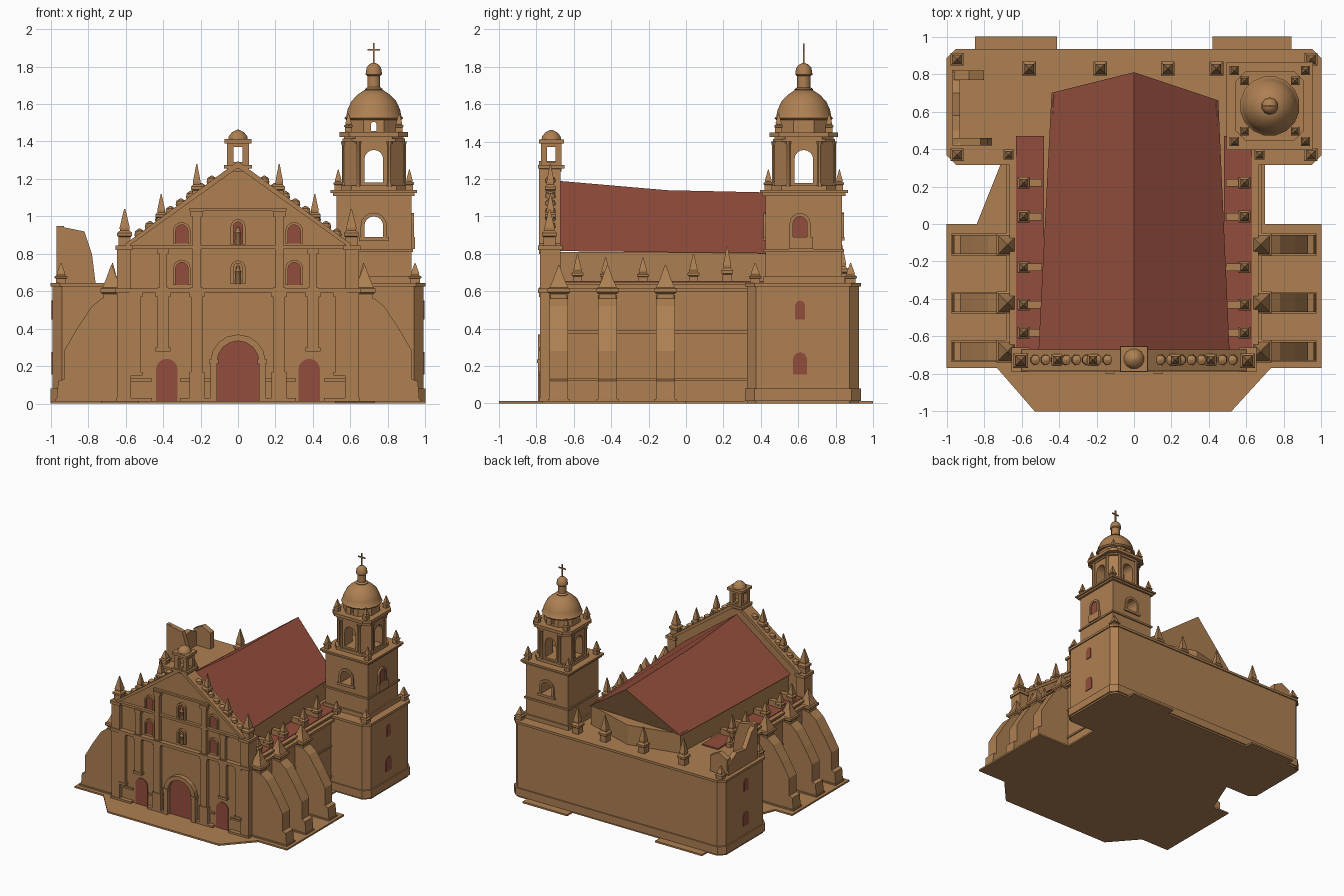
import bpy, bmesh, math
from mathutils import Vector

if "Cube" in bpy.data.objects:
    bpy.data.objects.remove(bpy.data.objects["Cube"])


def material(name, rgb):
    m = bpy.data.materials.new(name)
    m.diffuse_color = (*rgb, 1)
    m.use_nodes = True
    m.node_tree.nodes["Principled BSDF"].inputs["Base Color"].default_value = m.diffuse_color
    return m


STONE = material("tan stone", (0.42, 0.215, 0.085))
RED = material("brick red", (0.29, 0.075, 0.045))


def finish(name, bm, mat, smooth=False):
    bmesh.ops.recalc_face_normals(bm, faces=bm.faces[:])
    me = bpy.data.meshes.new(name)
    bm.to_mesh(me)
    bm.free()
    me.materials.append(mat)
    ob = bpy.data.objects.new(name, me)
    bpy.context.collection.objects.link(ob)
    if smooth:
        bpy.ops.object.select_all(action='DESELECT')
        ob.select_set(True)
        bpy.context.view_layer.objects.active = ob
        bpy.ops.object.shade_smooth_by_angle(angle=math.radians(40))
    return ob


def prism(name, pts, axis, a, b, mat=STONE):
    """Extrude a 2D outline along an axis: y takes (x,z), x takes (y,z), z takes (x,y)."""
    put = {'x': lambda p, t: (t, p[0], p[1]), 'y': lambda p, t: (p[0], t, p[1]),
           'z': lambda p, t: (p[0], p[1], t)}[axis]
    bm = bmesh.new()
    lo = [bm.verts.new(put(p, a)) for p in pts]
    hi = [bm.verts.new(put(p, b)) for p in pts]
    bm.faces.new(lo)
    bm.faces.new(hi[::-1])
    for i in range(len(pts)):
        j = (i + 1) % len(pts)
        bm.faces.new((lo[i], lo[j], hi[j], hi[i]))
    return finish(name, bm, mat)


def box(name, x0, x1, y0, y1, z0, z1, mat=STONE):
    return prism(name, [(x0, y0), (x1, y0), (x1, y1), (x0, y1)], 'z', z0, z1, mat)


def lathe(name, prof, x, y, z=0, seg=12, mat=STONE, smooth=True):
    bm = bmesh.new()
    rings = []
    for r, h in prof:
        rings.append([bm.verts.new((x + r * math.cos(2 * math.pi * (i + .5) / seg),
                                    y + r * math.sin(2 * math.pi * (i + .5) / seg), z + h)) for i in range(seg)])
    for a, b in zip(rings, rings[1:]):
        for i in range(seg):
            bm.faces.new((a[i], a[(i + 1) % seg], b[(i + 1) % seg], b[i]))
    bm.faces.new(rings[0])
    bm.faces.new(rings[-1])
    return finish(name, bm, mat, smooth)


def pinnacle(name, x, y, z, r, h):
    """Square post, moulded collar and tapered spire."""
    prof = [(r, 0), (r, .25), (r * 1.25, .28), (r * 1.25, .36), (r * .8, .42), (r * .85, .5), (r * .1, 1)]
    lathe(name, [(q, t * h) for q, t in prof], x, y, z, 4, smooth=False)


def arch(c, w, z0, z1, n=8):
    r = w / 2
    return [(c - r, z0)] + [(c - r * math.cos(math.pi * i / n), z1 - r + r * math.sin(math.pi * i / n))
                            for i in range(n + 1)] + [(c + r, z0)]


def surround(name, c, w, z0, z1, t, axis, a, b):
    prism(name, arch(c, w + 2 * t, z0, z1 + t) + arch(c, w, z0, z1)[::-1], axis, a, b)


def chamfer(x0, x1, y0, y1, c):
    return [(x0 + c, y0), (x1 - c, y0), (x1, y0 + c), (x1, y1 - c),
            (x1 - c, y1), (x0 + c, y1), (x0, y1 - c), (x0, y0 + c)]


def cut(ob, cutter):
    m = ob.modifiers.new("opening", 'BOOLEAN')
    m.operation, m.solver, m.object = 'DIFFERENCE', 'EXACT', cutter
    bpy.context.view_layer.objects.active = ob
    bpy.ops.object.modifier_apply(modifier=m.name)
    bpy.data.objects.remove(cutter)


# Paved base
prism("paving", [(-1, -.77), (-.73, -.77), (-.53, -1), (.52, -1), (.73, -.77), (1, -.77), (1, 0), (.7, 0),
                 (.7, .35), (-.7, .35), (-.84, 0), (-1, 0)], 'z', 0, .014)
for x0, x1 in ((-.85, -.41), (.42, .84)):
    box("back_step", x0, x1, .9, 1, 0, .014)

# Nave, aisles and clerestory
box("aisle_body", -.65, .65, -.7, .4, 0, .64)
prism("clerestory", [(-.49, -.7), (.49, -.7), (.44, .65), (0, .79), (-.43, .69)], 'z', .6, .81)
for s in (-1, 1):
    x0, x1 = sorted((s * .48, s * .63))
    box("aisle_roof", x0, x1, -.68, .47, .64, .655, RED)
    for z0, z1, d in ((.12, .135, .01), (.375, .39, .01), (.595, .615, .03), (.635, .65, .015)):
        x0, x1 = sorted((s * .63, s * (.65 + d)))
        box("aisle_band", x0, x1, -.7, .36, z0, z1)
    for y, h in ((-.58, .16), (-.43, .14), (-.23, .14), (.04, .16), (.22, .2)):
        pinnacle("aisle_pinnacle", s * .59, y, .64, .035, h)
        box("pinnacle_link", *sorted((s * .49, s * .58)), y - .02, y + .02, .64, .7)

# Main roof with stone back gable
bm = bmesh.new()
V = [bm.verts.new(p) for p in ((-.51, -.68, .815), (0, -.68, 1.19), (.51, -.68, .815),
                               (-.44, .7, .8), (0, .81, 1.12), (.45, .66, .8), (0, -.1, 1.14))]
for f in ((0, 1, 2), (0, 1, 6, 4, 3), (2, 1, 6, 4, 5), (3, 4, 5), (0, 2, 5, 3)):
    bm.faces.new([V[i] for i in f])
roof = finish("main_roof", bm, RED)
roof.data.materials.append(STONE)
for p in roof.data.polygons:
    if p.normal.y > .5:
        p.material_index = 1

# Stepped buttresses
prof = [(.64, 0), (.97, 0), (.96, .12), (.93, .13), (.93, .28), (.86, .4), (.78, .52), (.73, .56), (.64, .58)]
for s in (-1, 1):
    for y in (-.68, -.42, -.11):
        prism("buttress", [(s * x, z) for x, z in prof], 'y', y - .05, y + .05)
        box("buttress_pier", *sorted((s * .63, s * .72)), y - .045, y + .045, 0, .6)
        lathe("buttress_cap", [(.07, .585), (.085, .595), (.085, .615), (.07, .62), (.045, .66), (.004, .74)],
              s * .675, y, 0, 4, smooth=False)
        box("buttress_foot", *sorted((s * .64, s * .975)), y - .058, y + .058, 0, .025)

# Transept block
prism("transept", chamfer(-.99, .99, .325, .925, .05), 'z', 0, .64)
prism("transept_plinth", chamfer(-1, 1, .315, .935, .05), 'z', .014, .08)
prism("transept_cornice", chamfer(-1, 1, .315, .935, .05), 'z', .625, .645)
for s in (-1, 1):
    for z0, z1, w in ((.155, .275, .075), (.45, .55, .055)):
        prism("transept_window", arch(.61, w, z0, z1, 4), 'x', s * .988, s * .996, RED)
    for y in (.37, .88):
        pinnacle("corner_post", s * .945, y, .64, .038, .11)
    pinnacle("inner_post", s * .67, .37, .64, .03, .11)
for x in (-.56, -.18, .18, .44):
    pinnacle("rear_pinnacle", x, .83, .64, .042, .22)

# Ruined tower stump on the left corner
prism("stump_front_wall", [(-.97, .64), (-.76, .64), (-.78, .8), (-.82, .92), (-.97, .95)], 'y', .42, .46)
prism("stump_side_wall", [(.42, .64), (.82, .64), (.81, .74), (.7, .8), (.58, .78), (.5, .9), (.42, .95)],
      'x', -.97, -.93)
prism("stump_back_wall", [(-.96, .64), (-.8, .64), (-.8, .78), (-.88, .82), (-.96, .78)], 'y', .77, .82)

# Facade wall and mouldings
prism("facade_wall", [(-.62, 0), (.62, 0), (.62, .84), (.585, .84), (0, 1.27), (-.585, .84), (-.62, .84)],
      'y', -.75, -.68)
for z0, z1, w, d in ((0, .03, .65, .785), (.12, .135, .64, .765), (.59, .615, .655, .79),
                     (.825, .845, .58, .775), (1.03, 1.045, .26, .77)):
    if z0 in (0, .12):
        for x0, x1 in ((-w, -.46), (-.31, -.13), (.13, .31), (.46, w)):
            box("facade_base_band", x0, x1, -d, -.74, z0, z1)
    else:
        box("facade_cornice", -w, w, -d, -.7, z0, z1)
for s in (-1, 1):
    box("corner_pier", *sorted((s * .57, s * .645)), -.78, -.67, 0, .83)
    box("corner_pier_cap", *sorted((s * .56, s * .655)), -.79, -.66, .82, .845)
    pinnacle("corner_pinnacle", s * .605, -.73, .84, .045, .2)
    for x, w, z0, z1 in ((.545, .05, .15, .6), (.4, .06, .28, .6), (.22, .06, .03, .6), (.22, .045, .6, 1.03),
                         (.4, .04, .6, .83)):
        box("pilaster", *sorted((s * (x - w / 2), s * (x + w / 2))), -.778, -.74, z0, z1)
        box("pilaster_base", *sorted((s * (x - w / 2 - .01), s * (x + w / 2 + .01))), -.785, -.74, z0, z0 + .02)
        box("pilaster_capital", *sorted((s * (x - w / 2 - .01), s * (x + w / 2 + .01))), -.785, -.74, z1 - .03, z1)
    box("column_pedestal", *sorted((s * .18, s * .26)), -.785, -.74, .03, .17)
    # Raking cornice, scrolls and gable pinnacles
    prism("raking_cornice", [(s * .6, .83), (s * .6, .855), (0, 1.295), (0, 1.26)], 'y', -.785, -.67)
    for i in range(8):
        x = .14 + i * .055
        lathe("gable_scroll", [(.012, -.03), (.03, 0), (.026, .022), (.004, .036)], s * x, -.725, 1.285 - .735 * x, 8)
    for x, z, h in ((.41, .95, .17), (.22, 1.09, .19)):
        pinnacle("gable_pinnacle", s * x, -.725, z, .034, h)
    # Side doors and windows
    prism("side_door", arch(s * .38, .115, .015, .24), 'y', -.757, -.745, RED)
    for z0, z1 in ((.635, .755), (.855, .955)):
        prism("facade_window", arch(s * .3, .065, z0, z1), 'y', -.757, -.745, RED)
        surround("window_surround", s * .3, .065, z0, z1, .014, 'y', -.768, -.745)

# Main door and centre niches
prism("main_door", arch(0, .225, .015, .335, 12), 'y', -.757, -.745, RED)
surround("door_surround", 0, .225, .014, .335, .035, 'y', -.79, -.745)
for s in (-1, 1):
    box("door_impost", *sorted((s * .105, s * .155)), -.797, -.745, .215, .235)
prism("upper_niche", arch(0, .05, .85, .97), 'y', -.757, -.745, RED)
for z0, z1 in ((.64, .75), (.85, .97)):
    surround("niche_surround", 0, .05, z0, z1, .015, 'y', -.77, -.745)
    lathe("niche_statue", [(.018, 0), (.014, .05), (.018, .065), (.01, .075), (.011, .09), (.002, .1)],
          0, -.758, z0, 8)

# Gable belfry
belfry = box("gable_belfry", -.058, .058, -.775, -.665, 1.24, 1.4)
cut(belfry, box("belfry_cut", -.024, .024, -.9, -.5, 1.29, 1.37))
cut(belfry, box("belfry_cut", -.2, .2, -.742, -.698, 1.29, 1.37))
box("belfry_sill", -.075, .075, -.79, -.65, 1.255, 1.275)
box("belfry_cornice", -.072, .072, -.787, -.653, 1.39, 1.412)
lathe("belfry_dome", [(.055, 1.41), (.05, 1.43), (.032, 1.45), (.005, 1.463)], 0, -.72)

# Bell tower, lower stage
TX, TY = .725, .63
stage1 = box("tower_lower_stage", TX - .2, TX + .2, TY - .205, TY + .205, .6, 1.12)
cut(stage1, prism("stage_cut", arch(TX, .1, .89, 1.0), 'y', 0, 1.5))
prism("tower_window", arch(TY - .02, .075, .89, 1.0), 'x', TX + .198, TX + .206, RED)
surround("tower_window_surround", TY - .02, .075, .89, 1.0, .018, 'x', TX + .195, TX + .215)
box("tower_balcony", TX + .19, TX + .22, TY - .08, TY + .05, .825, .89)
for y0, y1 in ((TY - .215, TY - .2), (TY + .2, TY + .215)):
    surround("tower_arch_surround", TX, .1, .89, 1.0, .02, 'y', y0, y1)
    box("tower_sill", TX - .08, TX + .08, y0 - .003, y1 + .003, .87, .89)
for z0, z1, e in ((.64, .68, .012), (.81, .825, .01), (1.11, 1.125, .018), (1.125, 1.14, .03)):
    box("tower_cornice", TX - .2 - e, TX + .2 + e, TY - .205 - e, TY + .205 + e, z0, z1)

# Bell tower, upper stage with open arches
stage2 = prism("tower_belfry", chamfer(TX - .158, TX + .158, TY - .158, TY + .158, .06), 'z', 1.13, 1.44)
cut(stage2, prism("belfry_arch_cut", arch(TX, .1, 1.18, 1.355), 'y', 0, 1.5))
cut(stage2, prism("belfry_arch_cut", arch(TY, .1, 1.18, 1.355), 'x', 0, 1.5))
for z0, z1, e in ((1.14, 1.165, .012), (1.4, 1.415, .008), (1.425, 1.45, .025)):
    c = chamfer(TX - .158 - e, TX + .158 + e, TY - .158 - e, TY + .158 + e, .05)
    prism("belfry_cornice_ring", c, 'z', z0, z1)
for sx in (-1, 1):
    for sy in (-1, 1):
        pinnacle("tower_pinnacle", TX + sx * .19, TY + sy * .19, 1.14, .028, .11)
        pinnacle("dome_pinnacle", TX + sx * .135, TY + sy * .135, 1.45, .026, .1)
        for dx, dy in ((.085, .158), (.158, .085)):
            lathe("belfry_column", [(.018, 1.16), (.014, 1.18), (.014, 1.38), (.02, 1.4)],
                  TX + sx * dx, TY + sy * dy, 0, 8)

# Drum, dome, lantern and cross
drum = lathe("dome_drum", [(.145, 1.44), (.14, 1.52)], TX, TY, 0, 8, smooth=False)
cut(drum, prism("drum_cut", arch(TX, .03, 1.455, 1.505), 'y', 0, 1.5))
lathe("dome", [(.15, 1.515), (.16, 1.525), (.15, 1.535), (.143, 1.57), (.122, 1.615), (.088, 1.65), (.05, 1.675)],
      TX, TY, 0, 16)
lathe("lantern", [(.045, 1.665), (.05, 1.68), (.036, 1.69), (.036, 1.75), (.046, 1.758), (.044, 1.775),
                  (.04, 1.795), (.025, 1.812), (.006, 1.82)], TX, TY, 0, 10)
box("cross_post", TX - .005, TX + .005, TY - .004, TY + .004, 1.81, 1.925)
box("cross_arm", TX - .033, TX + .033, TY - .004, TY + .004, 1.885, 1.895)
